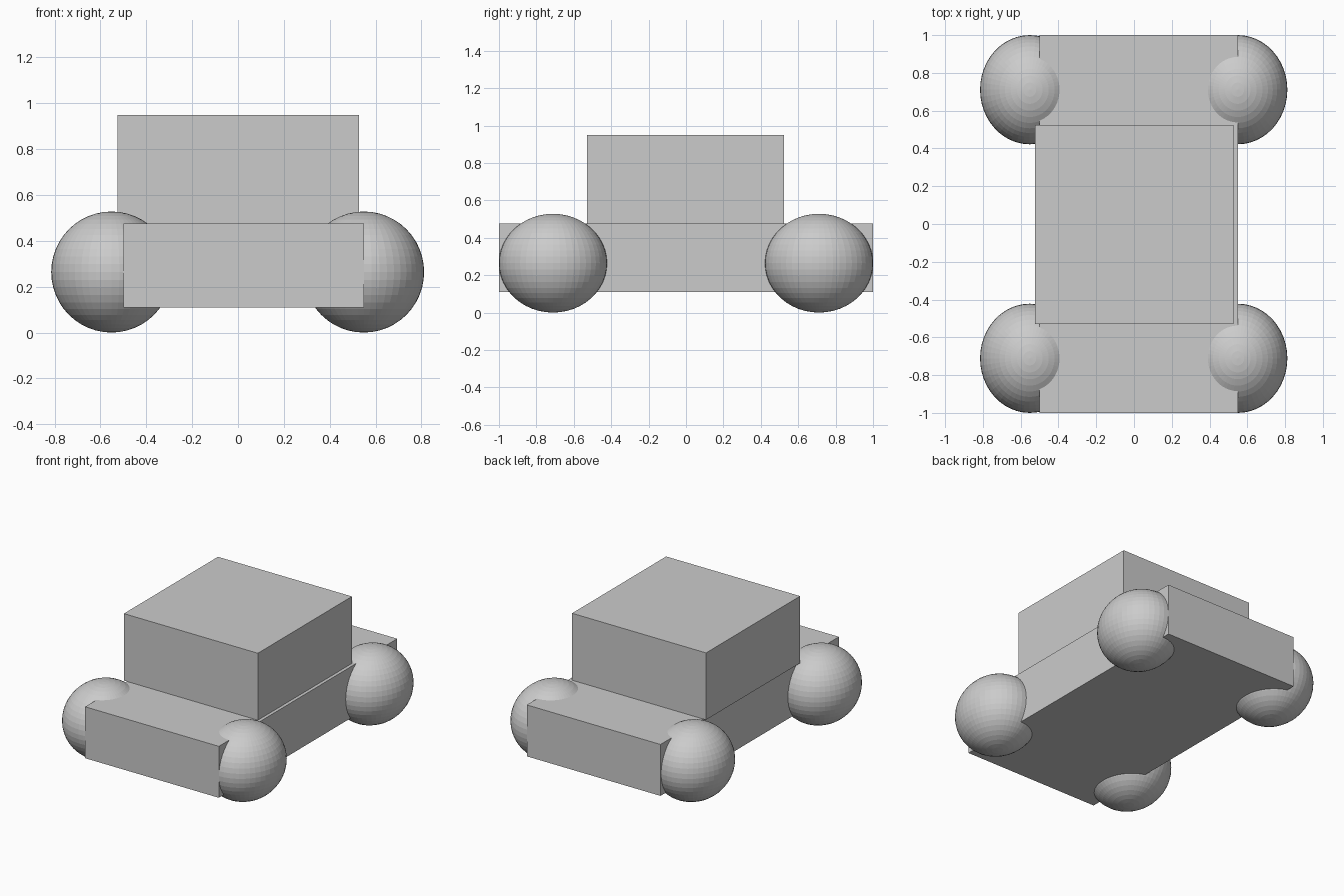
import bpy

if "Cube" in bpy.data.objects:
    bpy.data.objects.remove(bpy.data.objects["Cube"])


def box(name, lo, hi):
    """Box spanning two opposite corners."""
    bpy.ops.mesh.primitive_cube_add(
        size=1, location=[(a + b) / 2 for a, b in zip(lo, hi)])
    ob = bpy.context.object
    ob.name = name
    ob.scale = [b - a for a, b in zip(lo, hi)]
    bpy.ops.object.transform_apply(location=False, rotation=False, scale=True)


def wheel(name, x, y):
    """Flat-faced ellipsoid wheel resting on the ground."""
    bpy.ops.mesh.primitive_uv_sphere_add(
        segments=48, ring_count=24, radius=1, location=(x, y, 0.264))
    ob = bpy.context.object
    ob.name = name
    ob.scale = (0.263, 0.289, 0.264)
    bpy.ops.object.transform_apply(location=False, rotation=False, scale=True)


# Long lower body and the cabin resting on it
box("body", (-0.50, -1.0, 0.11), (0.55, 1.0, 0.475))
box("cabin", (-0.525, -0.53, 0.475), (0.527, 0.525, 0.95))

# Four wheels
for end, y in (("front", -0.711), ("back", 0.711)):
    for side, x in (("left", -0.552), ("right", 0.549)):
        wheel(f"{end}_{side}_wheel", x, y)
